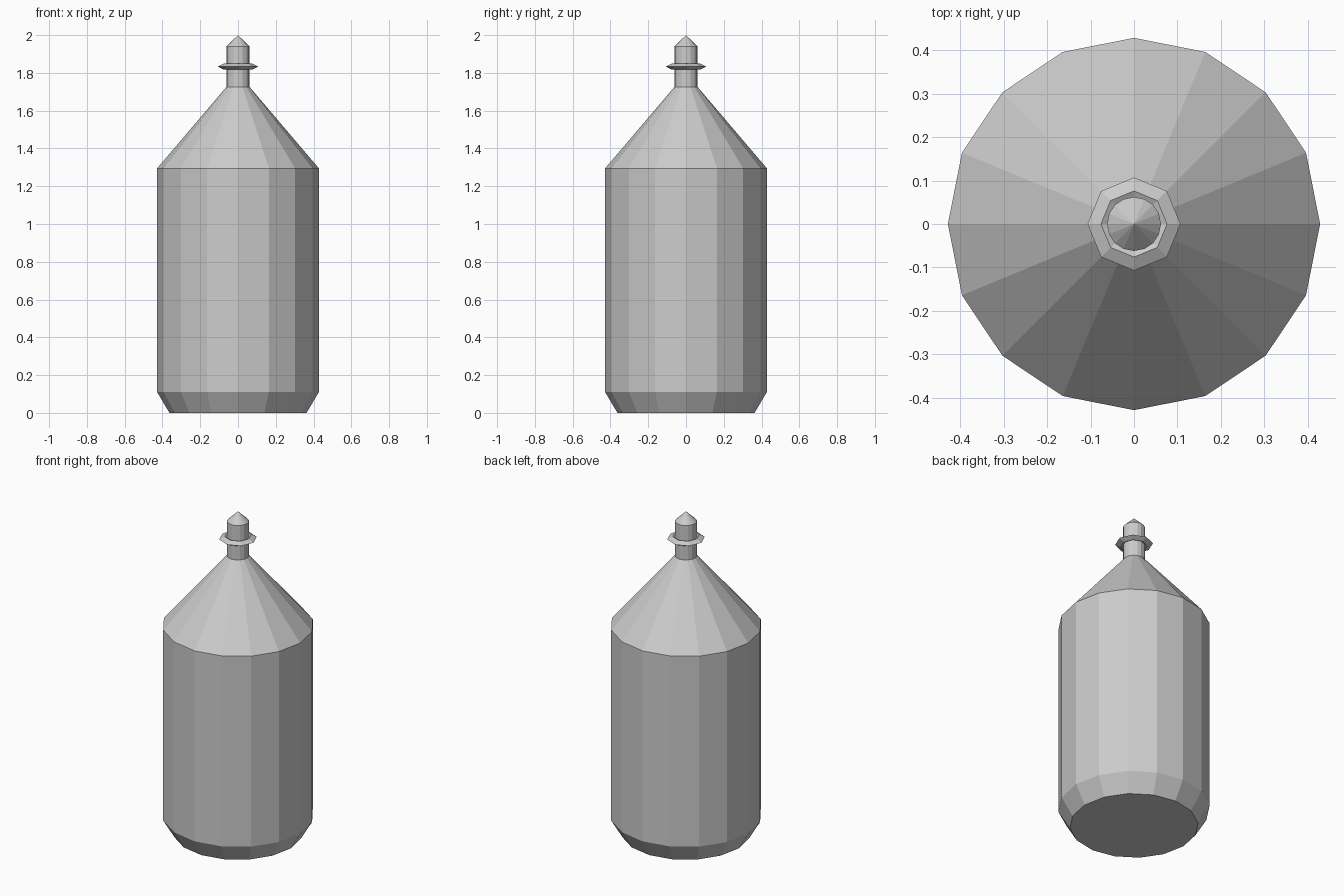
import bpy, bmesh, math

if "Cube" in bpy.data.objects:
    bpy.data.objects.remove(bpy.data.objects["Cube"])


def lathe(name, profile, sides, closed=False):
    """Spin (radius, z) points round the z axis with flat faces."""
    bm = bmesh.new()
    rings = []
    for r, z in profile:
        if r == 0:
            rings.append([bm.verts.new((0, 0, z))] * sides)
        else:
            rings.append([bm.verts.new((r * math.cos(2 * math.pi * i / sides),
                                        r * math.sin(2 * math.pi * i / sides), z))
                          for i in range(sides)])
    pairs = list(zip(rings, rings[1:]))
    if closed:
        pairs.append((rings[-1], rings[0]))
    for a, b in pairs:
        for i in range(sides):
            j = (i + 1) % sides
            bm.faces.new(dict.fromkeys((a[i], a[j], b[j], b[i])))
    # cap open ends
    if not closed:
        for ring in (rings[0], rings[-1]):
            if len(set(ring)) > 1:
                bm.faces.new(ring)
    bmesh.ops.recalc_face_normals(bm, faces=bm.faces)
    mesh = bpy.data.meshes.new(name)
    bm.to_mesh(mesh)
    bm.free()
    obj = bpy.data.objects.new(name, mesh)
    bpy.context.collection.objects.link(obj)
    return obj


# Bottle body with chamfered base and conical shoulder
lathe("bottle_body", [(0.363, 0), (0.428, 0.11), (0.428, 1.295), (0.062, 1.725)], 16)

# Neck with pointed stopper
lathe("neck", [(0.062, 1.725), (0.062, 1.94), (0, 2.0)], 16)

# Octagonal collar, diamond in section
lathe("collar", [(0.107, 1.833), (0.076, 1.849), (0.045, 1.833), (0.076, 1.817)], 8, closed=True)
